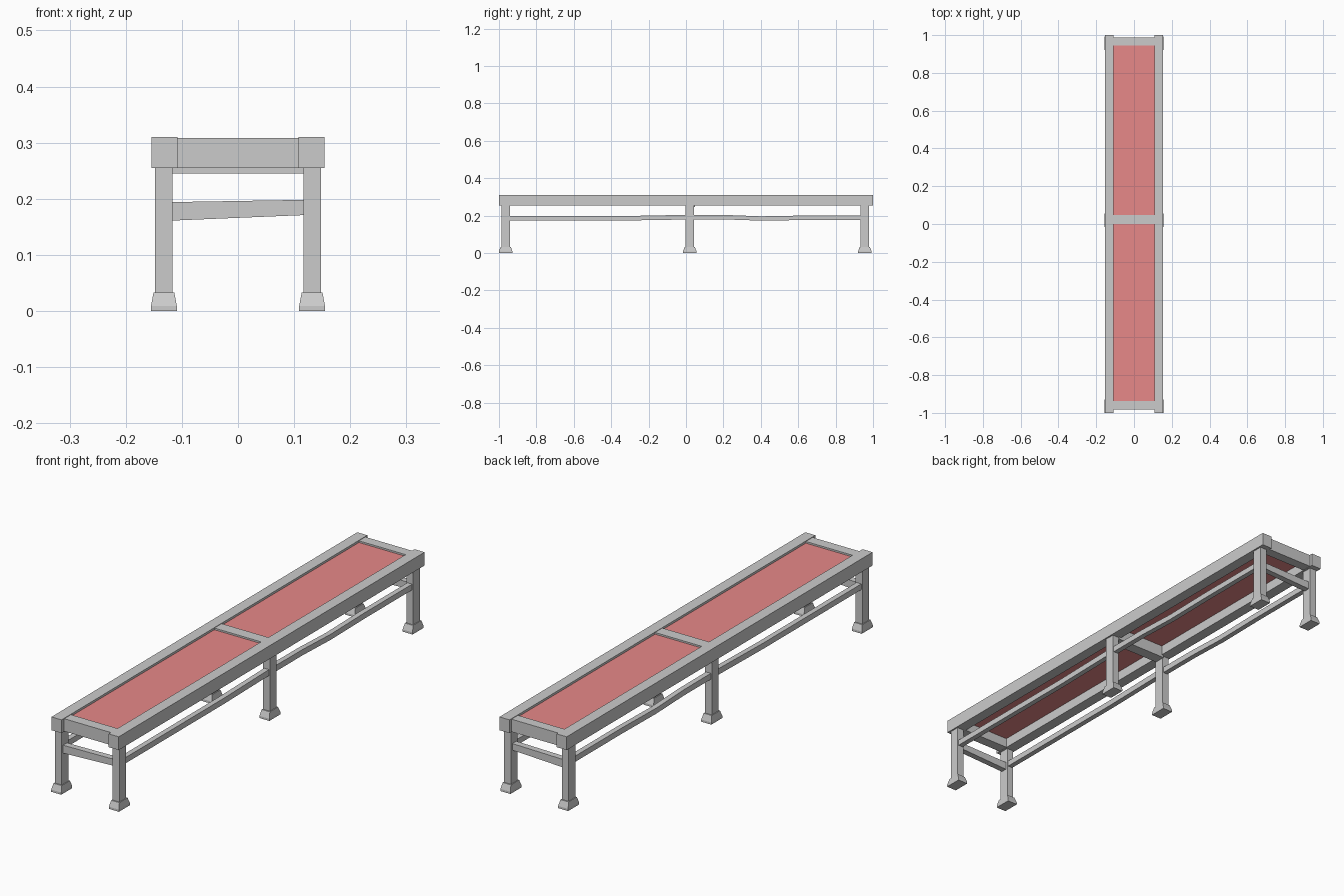
import bpy

if "Cube" in bpy.data.objects:
    bpy.data.objects.remove(bpy.data.objects["Cube"])


def mesh(name, verts, faces, mat=None):
    me = bpy.data.meshes.new(name)
    me.from_pydata(verts, [], faces)
    ob = bpy.data.objects.new(name, me)
    bpy.context.collection.objects.link(ob)
    if mat:
        me.materials.append(mat)
    return ob


def loft(name, rings, mat=None):
    """Skin a list of four-point rings and cap both ends."""
    verts = [p for r in rings for p in r]
    faces = [(3, 2, 1, 0), tuple(range(len(verts) - 4, len(verts)))]
    for k in range(len(rings) - 1):
        a = 4 * k
        for i in range(4):
            j = (i + 1) % 4
            faces.append((a + i, a + j, a + 4 + j, a + 4 + i))
    return mesh(name, verts, faces, mat)


def rect_z(x0, x1, y0, y1, z):
    return [(x0, y0, z), (x1, y0, z), (x1, y1, z), (x0, y1, z)]


def box(name, x0, x1, y0, y1, z0, z1, mat=None):
    return loft(name, [rect_z(x0, x1, y0, y1, z0), rect_z(x0, x1, y0, y1, z1)], mat)


red = bpy.data.materials.new("red_panel")
red.diffuse_color = (0.8, 0.25, 0.25, 1)
red.use_nodes = True
red.node_tree.nodes["Principled BSDF"].inputs["Base Color"].default_value = red.diffuse_color

LEG_ROWS = {"front": -0.964, "middle": 0.02, "back": 0.956}
# Long stretcher path: y, bottom z, top z
PATH = [(-0.955, 0.174, 0.198), (-0.3, 0.174, 0.198), (0.0, 0.179, 0.204),
        (0.22, 0.179, 0.203), (0.4, 0.173, 0.196), (0.62, 0.176, 0.2), (0.945, 0.176, 0.2)]

for side, s in (("left", -1), ("right", 1)):
    # Seat side rails
    x0, x1 = sorted((s * 0.108, s * 0.154))
    box(side + "_rail", x0, x1, -1, 1, 0.255, 0.31)

    # Legs with flared feet
    cx = s * 0.132
    for row, cy in LEG_ROWS.items():
        box(f"{row}_{side}_leg", cx - 0.0155, cx + 0.0155, cy - 0.022, cy + 0.022, 0.03, 0.257)
        rings = [rect_z(cx - w, cx + w, cy - d, cy + d, z)
                 for w, d, z in ((0.023, 0.036, 0), (0.023, 0.036, 0.009), (0.0185, 0.027, 0.033))]
        loft(f"{row}_{side}_foot", rings)

    # Slightly wavy long stretchers
    loft(side + "_stretcher", [[(cx + 0.011, y, a), (cx - 0.011, y, a),
                                (cx - 0.011, y, b), (cx + 0.011, y, b)] for y, a, b in PATH])

# Seat cross rails
box("front_rail", -0.11, 0.11, -0.982, -0.938, 0.256, 0.308)
box("back_rail", -0.11, 0.11, 0.945, 0.987, 0.256, 0.308)
box("middle_rail", -0.117, 0.117, 0.0, 0.048, 0.245, 0.308)

# Tapered end stretchers
for row in ("front", "back"):
    cy = LEG_ROWS[row]
    loft(row + "_stretcher", [[(x, cy - 0.013, a), (x, cy + 0.013, a),
                               (x, cy + 0.013, b), (x, cy - 0.013, b)]
                              for x, a, b in ((-0.12, 0.161, 0.194), (0.12, 0.171, 0.198))])

# Seat panels
box("front_panel", -0.11, 0.11, -0.94, 0.002, 0.296, 0.301, red)
box("back_panel", -0.11, 0.11, 0.046, 0.947, 0.296, 0.301, red)

# Consistent outward normals
import bmesh
for ob in bpy.context.collection.objects:
    bm = bmesh.new()
    bm.from_mesh(ob.data)
    bmesh.ops.recalc_face_normals(bm, faces=bm.faces)
    bm.to_mesh(ob.data)
    bm.free()
